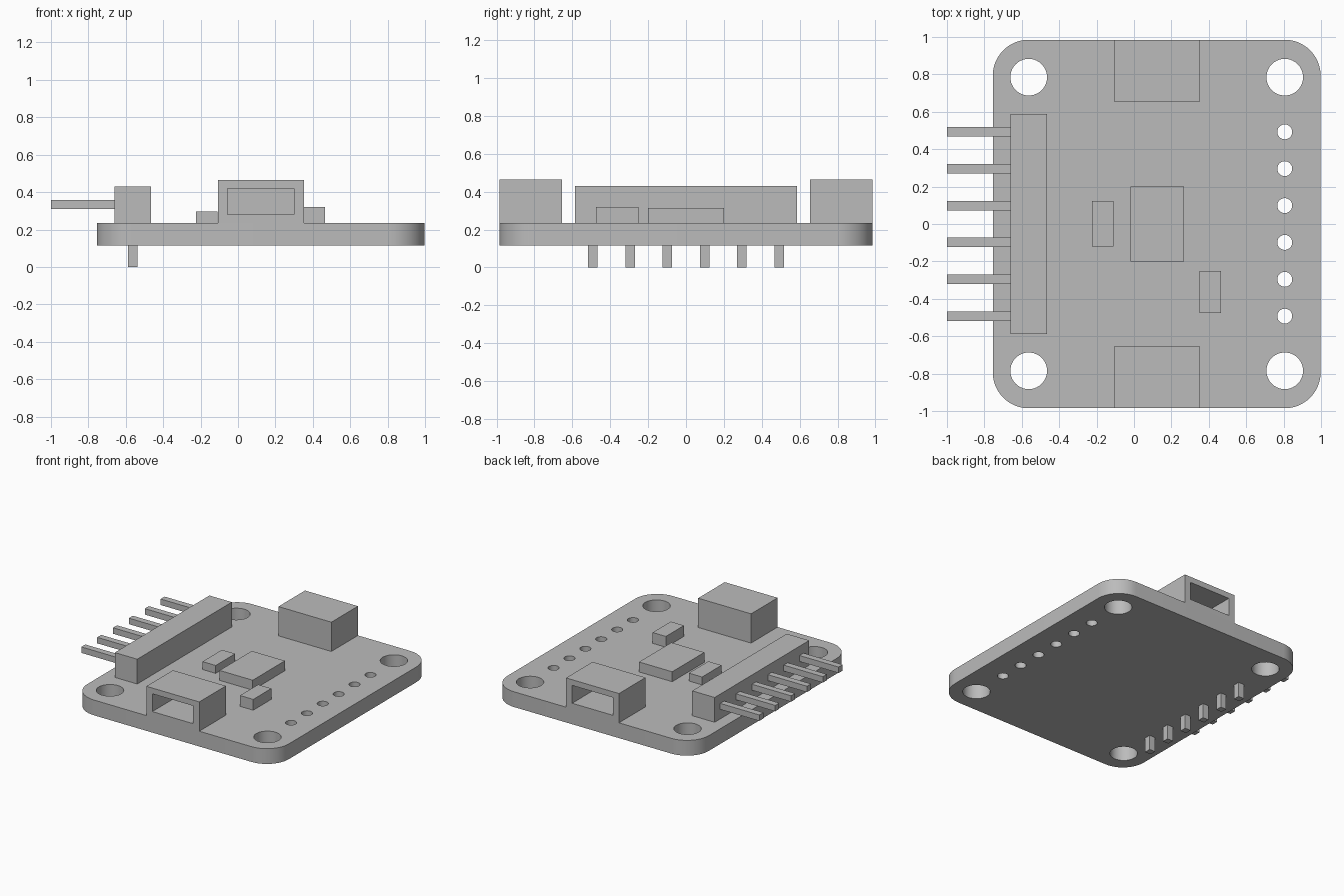
import bpy
import bmesh
from math import sin, cos, pi, radians
from mathutils import Matrix, Vector

cube = bpy.data.objects.get("Cube")
if cube:
    bpy.data.objects.remove(cube)

grey = bpy.data.materials.new("plain grey")
grey.use_nodes = True
GREY = (0.5, 0.5, 0.5, 1)
grey.diffuse_color = GREY
grey.node_tree.nodes["Principled BSDF"].inputs["Base Color"].default_value = GREY

BOTTOM, TOP = 0.115, 0.235
HOLE_X = (-0.563, 0.806)
HOLE_Y = 0.785
PITCH = 0.197
ROW = [(i - 2.5) * PITCH for i in range(6)]


def add_box(bm, lo, hi):
    lo, hi = Vector(lo), Vector(hi)
    matrix = Matrix.Translation((lo + hi) / 2) @ Matrix.Diagonal((*(hi - lo), 1))
    return bmesh.ops.create_cube(bm, size=1, matrix=matrix)["verts"]


def finish(name, bm):
    mesh = bpy.data.meshes.new(name)
    bm.to_mesh(mesh)
    bm.free()
    mesh.materials.append(grey)
    obj = bpy.data.objects.new(name, mesh)
    bpy.context.collection.objects.link(obj)
    return obj


def box(name, lo, hi):
    bm = bmesh.new()
    add_box(bm, lo, hi)
    return finish(name, bm)


def arc(x, y, radius, start, sweep, steps):
    return [(x + radius * cos(start + sweep * i / steps),
             y + radius * sin(start + sweep * i / steps)) for i in range(steps + 1)]


# Circuit board: rounded outline with round holes, as a filled flat curve
outline = []
corners = [(1, 1), (0, 1), (0, -1), (1, -1)]
for n, (side, sign) in enumerate(corners):
    outline += arc(HOLE_X[side], sign * (HOLE_Y + 0.008), 0.192, n * pi / 2, pi / 2, 12)
loops = [outline]
for x in HOLE_X:
    for y in (-HOLE_Y, HOLE_Y):
        loops.append(arc(x, y, 0.098, 0, 2 * pi, 40)[:-1])
for y in ROW:
    loops.append(arc(HOLE_X[1], y, 0.04, 0, 2 * pi, 24)[:-1])

curve = bpy.data.curves.new("circuit_board", "CURVE")
curve.dimensions = "2D"
curve.fill_mode = "BOTH"
curve.extrude = (TOP - BOTTOM) / 2
for loop in loops:
    spline = curve.splines.new("POLY")
    spline.points.add(len(loop) - 1)
    for point, (x, y) in zip(spline.points, loop):
        point.co = (x, y, 0, 1)
    spline.use_cyclic_u = True
curve.materials.append(grey)
board = bpy.data.objects.new("circuit_board", curve)
board.location.z = (TOP + BOTTOM) / 2
bpy.context.collection.objects.link(board)
bpy.ops.object.select_all(action="DESELECT")
board.select_set(True)
bpy.context.view_layer.objects.active = board
bpy.ops.object.convert(target="MESH")
board = bpy.context.view_layer.objects.active
bm = bmesh.new()
bm.from_mesh(board.data)
bmesh.ops.remove_doubles(bm, verts=bm.verts, dist=0.0001)
bmesh.ops.recalc_face_normals(bm, faces=bm.faces)
bm.to_mesh(board.data)
bm.free()
bpy.ops.object.shade_smooth_by_angle(angle=radians(35))

# Pin header and its right-angle pins
box("header_block", (-0.66, -0.587, TOP), (-0.465, 0.587, 0.43))
for n, y in enumerate(ROW, 1):
    bm = bmesh.new()
    add_box(bm, (-1, y - 0.025, 0.31), (-0.65, y + 0.025, 0.357))
    add_box(bm, (-0.588, y - 0.025, 0), (-0.538, y + 0.025, BOTTOM + 0.01))
    finish(f"header_pin_{n}", bm)

# Chips on the board
box("main_chip", (-0.02, -0.2, TOP), (0.268, 0.2, 0.313))
box("small_chip_right", (-0.225, -0.12, TOP), (-0.11, 0.122, 0.297))
box("small_chip_left", (0.35, -0.475, TOP), (0.465, -0.25, 0.32))

# Sockets at the front and back edges, each with a recessed mouth
for name, sign in (("front_socket", -1), ("back_socket", 1)):
    bm = bmesh.new()
    add_box(bm, (-0.107, min(sign * 0.655, sign * 0.985), TOP),
            (0.353, max(sign * 0.655, sign * 0.985), 0.465))
    mouth = next(f for f in bm.faces if f.normal.y * sign > 0.9)
    bmesh.ops.inset_region(bm, faces=[mouth], thickness=0.045, use_even_offset=True)
    for v in mouth.verts:
        v.co.x = 0.3 if v.co.x > 0.1 else -0.055
    cavity = bmesh.ops.extrude_face_region(bm, geom=[mouth])["geom"]
    bmesh.ops.delete(bm, geom=[mouth], context="FACES_ONLY")
    for v in cavity:
        if isinstance(v, bmesh.types.BMVert):
            v.co.y -= sign * 0.28
    bmesh.ops.recalc_face_normals(bm, faces=bm.faces)
    finish(name, bm)
